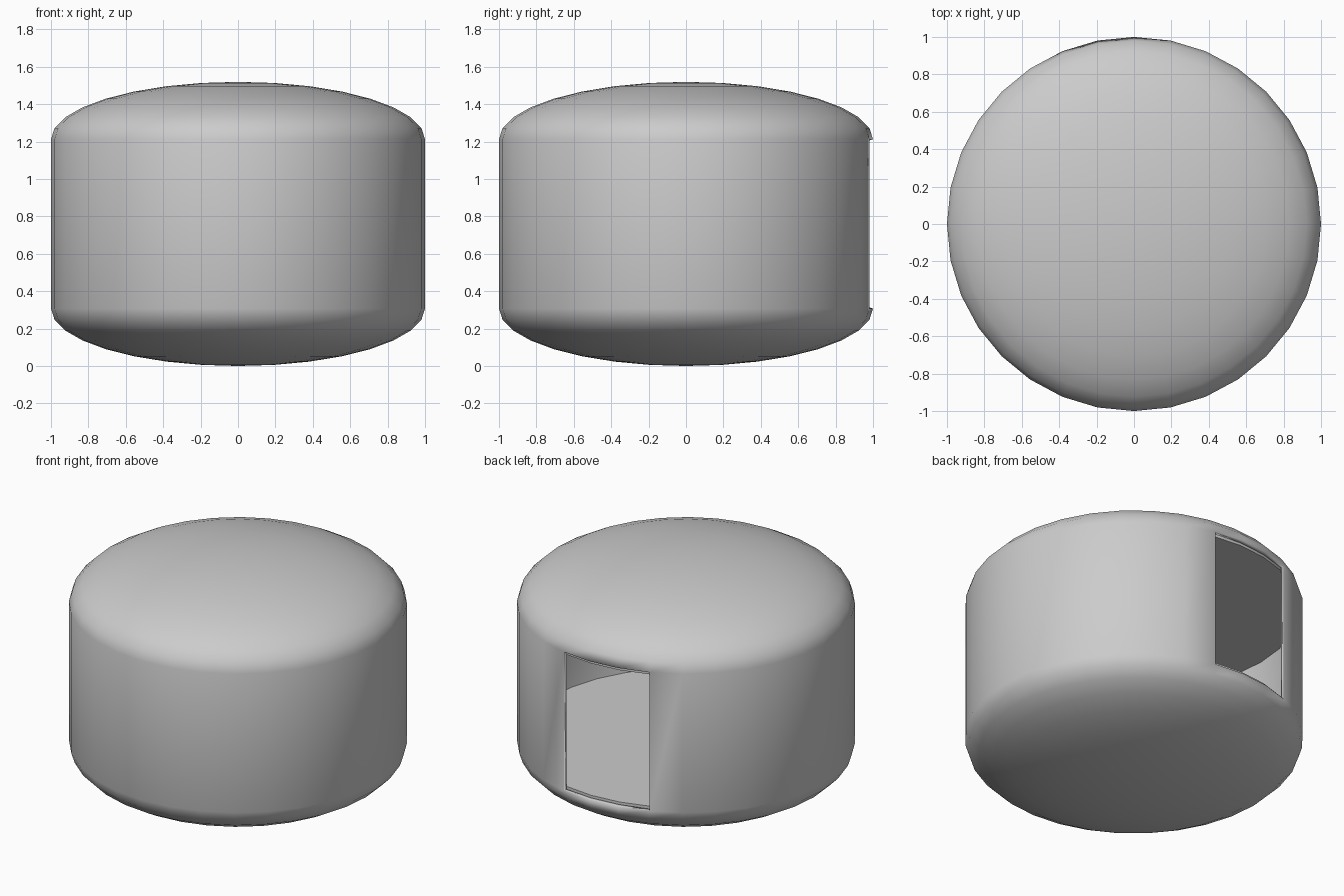
import bpy, bmesh
from math import sin, cos, pi, atan2, degrees
from mathutils import Vector

cube = bpy.data.objects.get("Cube")
if cube:
    bpy.data.objects.remove(cube)

SIDES = 32
RINGS = 8
LOW, HIGH, DOME = 0.307, 1.212, 0.307   # wall bottom, wall top, dome height
WALL = 0.02

grey = bpy.data.materials.new("light_grey")
grey.use_nodes = True
grey.diffuse_color = (0.6, 0.6, 0.6, 1)
grey.node_tree.nodes["Principled BSDF"].inputs["Base Color"].default_value = (0.6, 0.6, 0.6, 1)


def finish(obj):
    obj.data.materials.append(grey)
    bpy.ops.object.select_all(action='DESELECT')
    obj.select_set(True)
    bpy.context.view_layer.objects.active = obj
    bpy.ops.object.shade_smooth_by_angle(angle=pi / 6)


# Outer shell: domed profile spun round the z axis
bm = bmesh.new()
steps = [k * pi / 2 / RINGS for k in range(RINGS + 1)]
profile = [(sin(a), LOW - DOME * cos(a)) for a in steps]
profile += [(sin(a), HIGH + DOME * cos(a)) for a in reversed(steps)]
verts = [bm.verts.new((r, 0, z)) for r, z in profile]
edges = [bm.edges.new(pair) for pair in zip(verts, verts[1:])]
bmesh.ops.spin(bm, geom=verts + edges, cent=(0, 0, 0), axis=(0, 0, 1),
               angle=2 * pi, steps=SIDES)
bmesh.ops.remove_doubles(bm, verts=bm.verts, dist=0.0005)
bmesh.ops.recalc_face_normals(bm, faces=bm.faces)

# Doorway: three wall panels removed at the back
doorway = []
for f in bm.faces:
    c = f.calc_center_median()
    if LOW < c.z < HIGH and 78 < degrees(atan2(c.y, c.x)) < 113:
        doorway.append(f)
bmesh.ops.delete(bm, geom=doorway, context='FACES')
mesh = bpy.data.meshes.new("shell")
bm.to_mesh(mesh)
bm.free()
shell = bpy.data.objects.new("shell", mesh)
bpy.context.collection.objects.link(shell)
thick = shell.modifiers.new("wall_thickness", 'SOLIDIFY')
thick.thickness = WALL
thick.offset = -1
finish(shell)

# Flat floor and ceiling inside
for name, z in (("floor", LOW + 0.01), ("ceiling", HIGH - 0.01)):
    bpy.ops.mesh.primitive_cylinder_add(vertices=SIDES, radius=1 - WALL,
                                        depth=0.025, location=(0, 0, z))
    disc = bpy.context.object
    disc.name = name
    # a cylinder's first corner lies on an axis, matching the shell's panels
    finish(disc)
